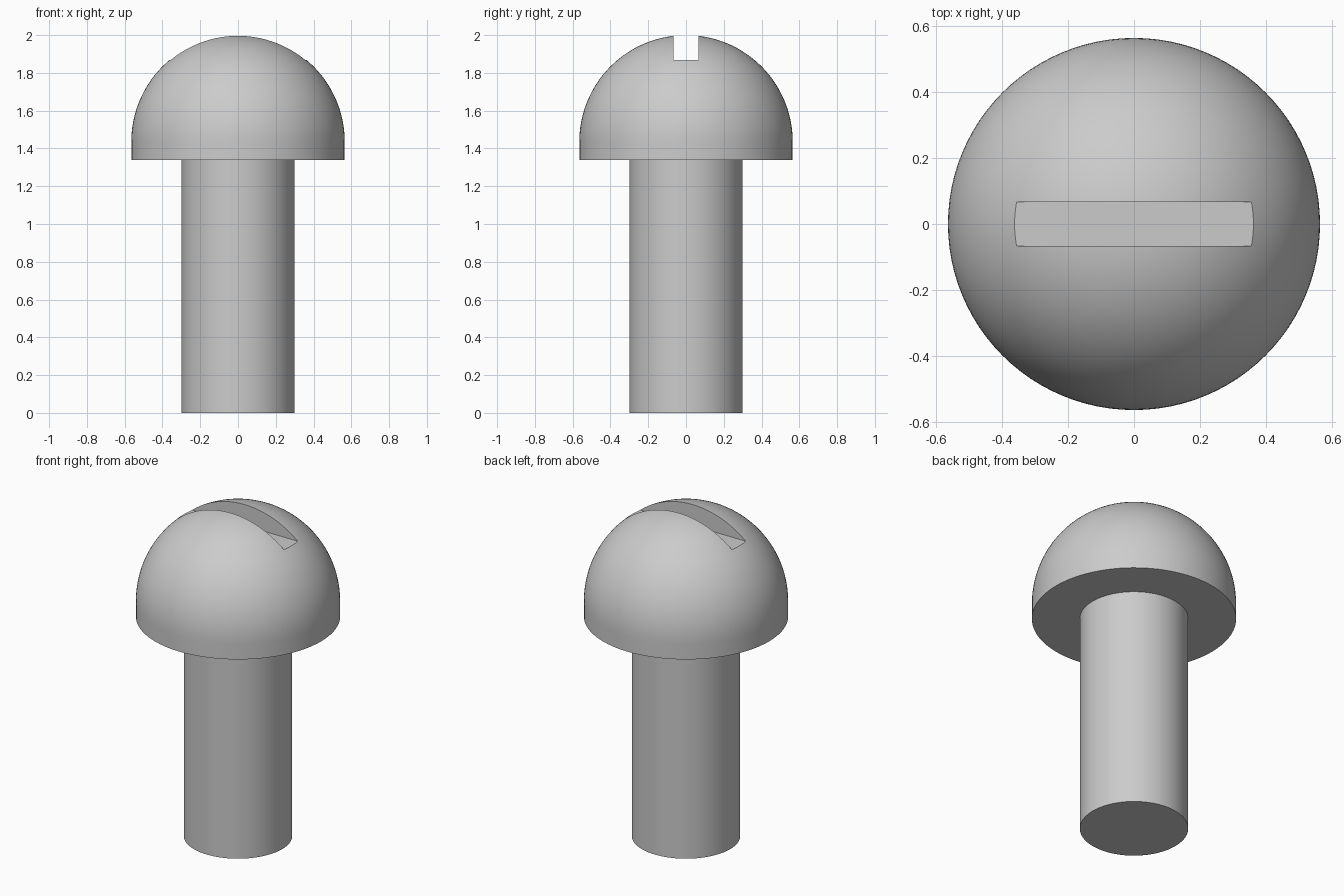
import bpy
import bmesh
import math
from mathutils import Vector

cube = bpy.data.objects.get("Cube")
if cube:
    bpy.data.objects.remove(cube, do_unlink=True)

SEGMENTS = 96
HEAD_R = 0.565
SHAFT_R = 0.3
HEAD_BASE = 1.34
DOME_Z = 2.0 - HEAD_R      # centre of the hemisphere
SLOT_FLOOR = 1.868
SLOT_WIDTH = 0.134

# Single grey metal
metal = bpy.data.materials.new("grey_metal")
metal.use_nodes = True
grey = (0.6, 0.6, 0.6, 1.0)
metal.diffuse_color = grey
metal.node_tree.nodes["Principled BSDF"].inputs["Base Color"].default_value = grey


def lathe(name, profile):
    """Turn a (radius, height) profile around the z axis."""
    bm = bmesh.new()
    verts = [bm.verts.new((r, 0, z)) for r, z in profile]
    edges = [bm.edges.new(pair) for pair in zip(verts, verts[1:])]
    bmesh.ops.spin(bm, geom=verts + edges, cent=(0, 0, 0), axis=(0, 0, 1),
                   angle=math.tau, steps=SEGMENTS, use_duplicate=False)
    bmesh.ops.remove_doubles(bm, verts=bm.verts, dist=1e-5)
    bmesh.ops.recalc_face_normals(bm, faces=bm.faces)
    mesh = bpy.data.meshes.new(name)
    bm.to_mesh(mesh)
    bm.free()
    mesh.materials.append(metal)
    obj = bpy.data.objects.new(name, mesh)
    bpy.context.collection.objects.link(obj)
    return obj


def activate(obj):
    bpy.ops.object.select_all(action='DESELECT')
    obj.select_set(True)
    bpy.context.view_layer.objects.active = obj


# Shaft, sunk slightly into the head
shaft = lathe("shaft", [(0, 0), (SHAFT_R, 0),
                        (SHAFT_R, HEAD_BASE + 0.02), (0, HEAD_BASE + 0.02)])

# Domed head with a short straight rim
steps = 32
dome = [(HEAD_R * math.cos(a), DOME_Z + HEAD_R * math.sin(a))
        for a in (math.pi / 2 * i / steps for i in range(steps))]
head = lathe("head", [(0, HEAD_BASE), (HEAD_R, HEAD_BASE)] + dome + [(0, 2.0)])

# Screwdriver slot cut straight across the dome
bpy.ops.mesh.primitive_cube_add(size=1, location=(0, 0, SLOT_FLOOR + 0.25))
cutter = bpy.context.object
cutter.name = "slot_cutter"
cutter.scale = Vector((2, SLOT_WIDTH, 0.5))
cutter.hide_render = True
cutter.data.materials.append(metal)

activate(head)
cut = head.modifiers.new("slot", 'BOOLEAN')
cut.operation = 'DIFFERENCE'
cut.solver = 'EXACT'
cut.object = cutter
bpy.ops.object.modifier_apply(modifier=cut.name)
bpy.data.objects.remove(cutter, do_unlink=True)

# Smooth shading with crisp rims and slot edges
for part in (shaft, head):
    activate(part)
    bpy.ops.object.shade_smooth_by_angle(angle=math.radians(30))
